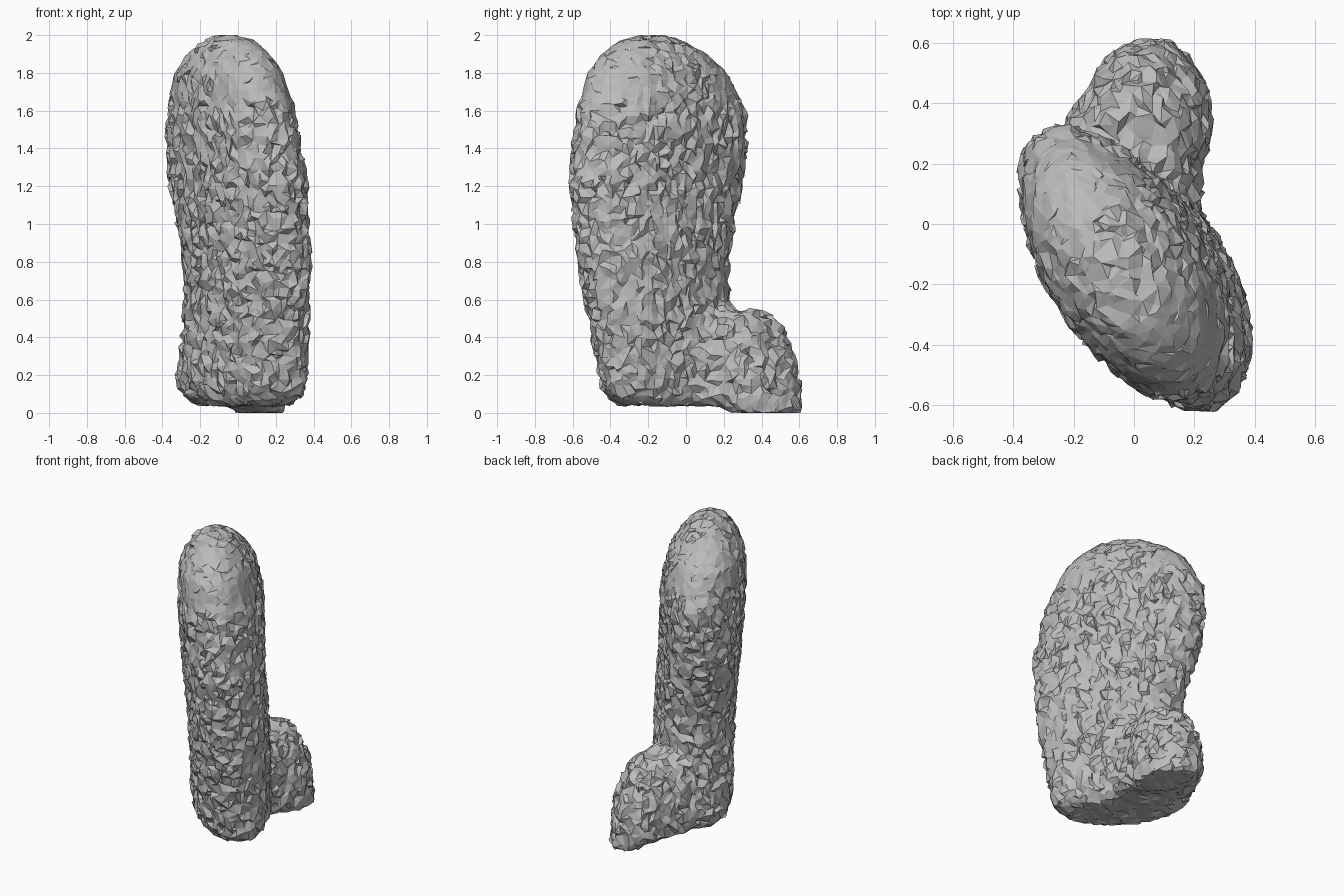
import bpy, bmesh, math, random
from mathutils import Vector

random.seed(4)
if "Cube" in bpy.data.objects:
    bpy.data.objects.remove(bpy.data.objects["Cube"])

stone = bpy.data.materials.new("pale grey stone")
stone.use_nodes = True
GREY = (0.5, 0.5, 0.5, 1)
stone.diffuse_color = GREY
stone.node_tree.nodes["Principled BSDF"].inputs["Base Color"].default_value = GREY

SIDES = 40


def loft(bm, rows):
    """Skin a closed stack of turned ovals: z, centre x, centre y, long, short, turn."""
    rings = []
    for z, cx, cy, long, short, turn in rows:
        t = math.radians(turn)
        along = Vector((math.sin(t), -math.cos(t), 0))
        across = Vector((math.cos(t), math.sin(t), 0))
        ring = []
        for i in range(SIDES):
            a = math.tau * i / SIDES
            ring.append(bm.verts.new(Vector((cx, cy, z)) + along * long * math.cos(a)
                                     + across * short * math.sin(a)))
        rings.append(ring)
    for low, high in zip(rings, rings[1:]):
        for i in range(SIDES):
            j = (i + 1) % SIDES
            bm.faces.new((low[i], low[j], high[j], high[i]))
    bm.faces.new(rings[0][::-1])
    bm.faces.new(rings[-1])


bm = bmesh.new()
# tall slab with a rounded top
loft(bm, [
    (0.04, 0.03, -0.10, 0.32, 0.17, 43),
    (0.10, 0.02, -0.10, 0.42, 0.22, 43),
    (0.20, 0.02, -0.10, 0.44, 0.235, 43),
    (0.40, 0.035, -0.13, 0.44, 0.24, 40),
    (0.80, 0.05, -0.175, 0.46, 0.245, 36),
    (1.20, 0.00, -0.16, 0.53, 0.25, 35),
    (1.40, -0.02, -0.14, 0.53, 0.255, 33),
    (1.60, -0.04, -0.13, 0.50, 0.255, 31),
    (1.80, -0.05, -0.15, 0.41, 0.23, 31),
    (1.90, -0.05, -0.17, 0.31, 0.175, 31),
    (1.97, -0.05, -0.19, 0.19, 0.11, 31),
    (2.00, -0.05, -0.20, 0.08, 0.05, 31),
])
# low lump against the back
loft(bm, [
    (0.00, 0.12, 0.43, 0.20, 0.13, 15),
    (0.08, 0.06, 0.37, 0.25, 0.195, 10),
    (0.30, 0.04, 0.33, 0.25, 0.205, 10),
    (0.45, 0.03, 0.31, 0.21, 0.17, 10),
    (0.54, 0.02, 0.31, 0.13, 0.11, 10),
])
# shoulder filling the gap between slab and lump
loft(bm, [
    (0.04, 0.03, 0.20, 0.20, 0.15, 40),
    (0.10, 0.00, 0.21, 0.27, 0.19, 40),
    (0.35, 0.00, 0.19, 0.27, 0.19, 40),
    (0.46, 0.00, 0.17, 0.22, 0.16, 40),
    (0.54, 0.00, 0.13, 0.16, 0.13, 40),
])
bmesh.ops.recalc_face_normals(bm, faces=bm.faces)
mesh = bpy.data.meshes.new("standing_stone")
bm.to_mesh(mesh)
bm.free()
rock = bpy.data.objects.new("standing_stone", mesh)
bpy.context.collection.objects.link(rock)

# fuse the lumps into one even skin and soften the joins
fuse = rock.modifiers.new("fuse", "REMESH")
fuse.mode = "VOXEL"
fuse.voxel_size = 0.04
soften = rock.modifiers.new("soften", "SMOOTH")
soften.iterations = 1
bpy.context.view_layer.update()
fused = rock.evaluated_get(bpy.context.evaluated_depsgraph_get())
bm = bmesh.new()
bm.from_mesh(fused.to_mesh())
fused.to_mesh_clear()
rock.modifiers.clear()

# chip the skin into jagged facets, calmer on the top ends and the base
bm.normal_update()
along = Vector((0.55, -0.83, 0))
top = Vector((-0.05, -0.15, 0))
moves = []
for v in bm.verts:
    rough = 1.0
    if v.co.z > 1.58 + random.uniform(0, 0.12):
        rough = 0.3 if abs((v.co - top).dot(along)) > 0.18 else 0.7
    elif v.co.z < 0.09:
        rough = 0.5
    slide = Vector([random.uniform(-1, 1) for _ in range(3)])
    slide -= v.normal * slide.dot(v.normal)
    moves.append(v.normal * random.uniform(-0.019, 0.015) * rough + slide * 0.017)
for v, move in zip(bm.verts, moves):
    v.co += move
    v.co.z = min(max(v.co.z, 0), 2)
bmesh.ops.triangulate(bm, faces=bm.faces, quad_method="SHORT_EDGE")
for f in bm.faces:
    f.smooth = False
bm.to_mesh(mesh)
bm.free()
mesh.materials.append(stone)
